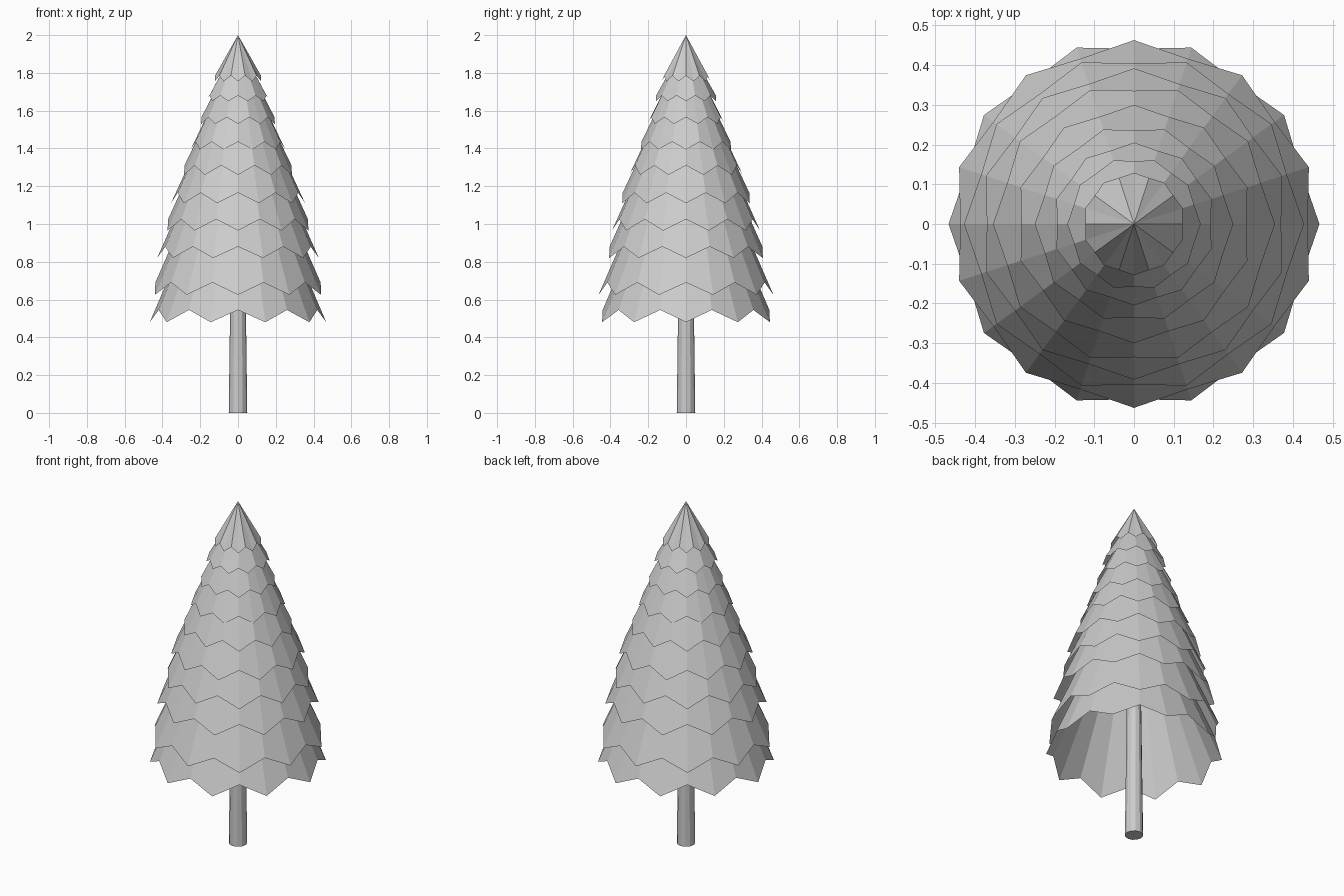
import bpy, bmesh
from math import sin, cos, pi

if "Cube" in bpy.data.objects:
    bpy.data.objects.remove(bpy.data.objects["Cube"])

TIPS = 10  # drooping points around each branch tier


def make_object(name, bm):
    mesh = bpy.data.meshes.new(name)
    bm.to_mesh(mesh)
    bm.free()
    obj = bpy.data.objects.new(name, mesh)
    bpy.context.collection.objects.link(obj)
    return obj


def branch_tier(name, tip_z, notch_z, radius, apex_z, phase):
    """Open cone whose hem alternates between low tips and raised notches."""
    bm = bmesh.new()
    apex = bm.verts.new((0, 0, apex_z))
    hem = []
    for i in range(TIPS * 2):
        a = phase + i * pi / TIPS
        notch = i % 2
        r = radius * (0.945 if notch else 1.0)
        hem.append(bm.verts.new((r * cos(a), r * sin(a), notch_z if notch else tip_z)))
    for i, v in enumerate(hem):
        bm.faces.new((v, hem[(i + 1) % len(hem)], apex))
    return make_object(name, bm)


# Branch tiers, bottom to top: tip height, notch height, radius, apex height
tiers = [
    (0.48, 0.545, 0.467, 1.58),
    (0.625, 0.69, 0.463, 1.69),
    (0.82, 0.88, 0.428, 1.79),
    (0.965, 1.025, 0.392, 1.84),
    (1.11, 1.165, 0.355, 1.88),
    (1.26, 1.31, 0.300, 1.90),
    (1.395, 1.435, 0.250, 1.92),
    (1.53, 1.565, 0.205, 1.94),
    (1.65, 1.68, 0.168, 1.96),
    (1.755, 1.785, 0.129, 2.0),
]
for n, (tip_z, notch_z, radius, apex_z) in enumerate(tiers):
    # neighbouring tiers are turned by half a step
    branch_tier(f"branch_tier_{n + 1}", tip_z, notch_z, radius, apex_z, (n % 2) * pi / TIPS)

# Trunk, tapering up into the branches
bm = bmesh.new()
bmesh.ops.create_cone(bm, cap_ends=True, segments=12, radius1=0.049, radius2=0.036, depth=1.0)
bmesh.ops.translate(bm, verts=bm.verts, vec=(0, 0, 0.5))
make_object("trunk", bm)
